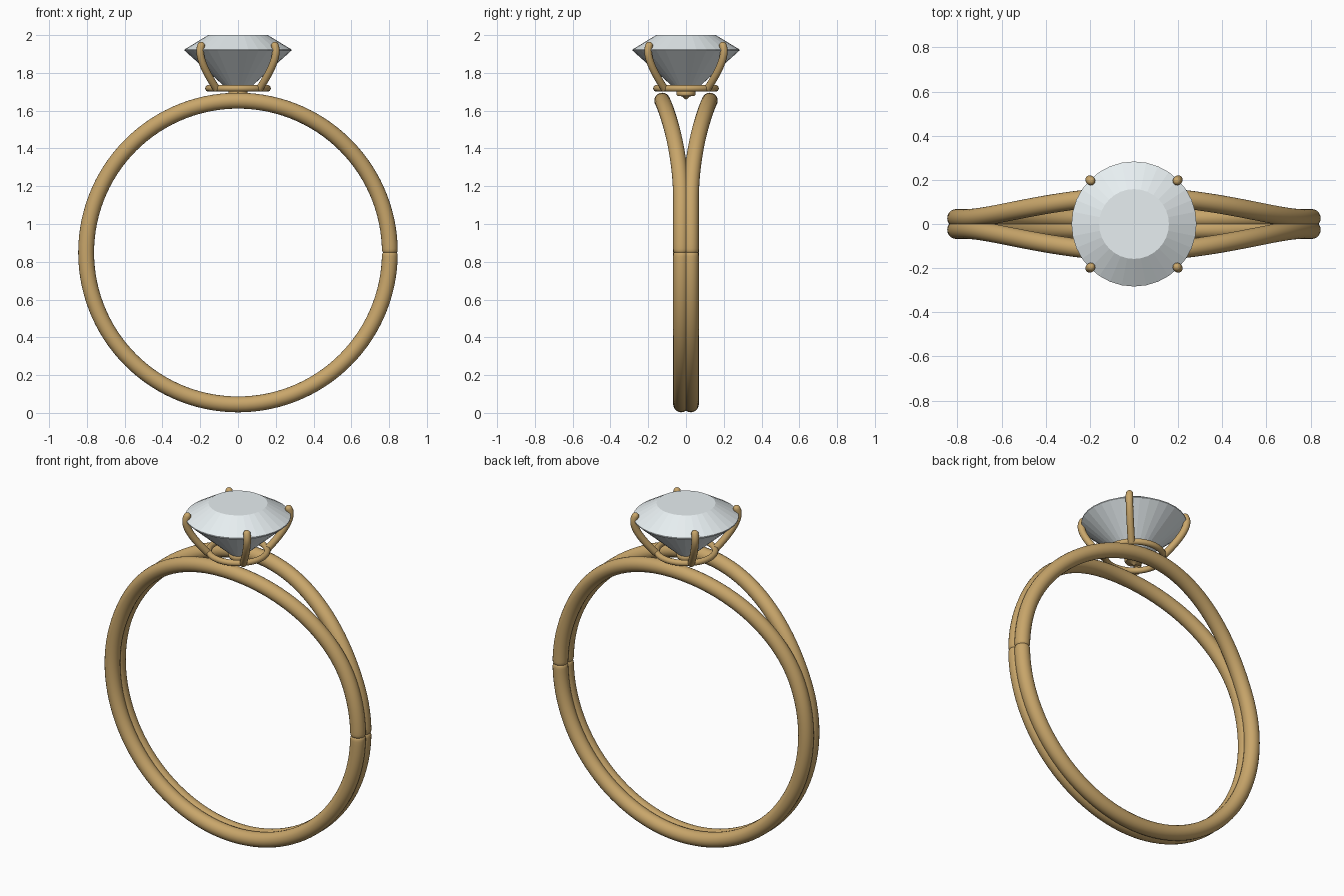
import bpy, bmesh
from math import sin, cos, pi, radians, degrees
from mathutils import Vector
from mathutils.geometry import interpolate_bezier

if "Cube" in bpy.data.objects:
    bpy.data.objects.remove(bpy.data.objects["Cube"])


def material(name, rgb):
    m = bpy.data.materials.new(name)
    m.diffuse_color = (*rgb, 1)
    m.use_nodes = True
    m.node_tree.nodes["Principled BSDF"].inputs["Base Color"].default_value = m.diffuse_color
    return m


GOLD = material("gold", (0.58, 0.38, 0.145))
CLEAR = material("clear_stone", (0.80, 0.86, 0.88))


def finish(bm, name, mat, smooth=True):
    bmesh.ops.recalc_face_normals(bm, faces=bm.faces)
    me = bpy.data.meshes.new(name)
    bm.to_mesh(me)
    bm.free()
    me.materials.append(mat)
    ob = bpy.data.objects.new(name, me)
    bpy.context.collection.objects.link(ob)
    if smooth:
        bpy.ops.object.select_all(action='DESELECT')
        ob.select_set(True)
        bpy.context.view_layer.objects.active = ob
        bpy.ops.object.shade_smooth_by_angle(angle=radians(40))
    return ob


def tube(name, path, radii, side, closed=False, sides=20):
    """Sweep a circle along path; side is a vector never parallel to it."""
    bm = bmesh.new()
    n = len(path)
    rings = []
    for i, p in enumerate(path):
        a = path[(i - 1) % n] if closed or i > 0 else p
        b = path[(i + 1) % n] if closed or i < n - 1 else p
        t = (b - a).normalized()
        u = t.cross(side).normalized()
        v = t.cross(u)
        rings.append([bm.verts.new(p + radii[i] * (cos(k * 2 * pi / sides) * u + sin(k * 2 * pi / sides) * v))
                      for k in range(sides)])
    for i in range(n if closed else n - 1):
        r, s = rings[i], rings[(i + 1) % n]
        for k in range(sides):
            j = (k + 1) % sides
            bm.faces.new((r[k], r[j], s[j], s[k]))
    if not closed:
        bm.faces.new(rings[0])
        bm.faces.new(rings[-1])
    return finish(bm, name, GOLD)


def lathe(name, profile, segs, mat, smooth):
    """Revolve (radius, z) points, closing both ends with caps."""
    bm = bmesh.new()
    rings = [[bm.verts.new((r * cos(2 * pi * k / segs), r * sin(2 * pi * k / segs), z))
              for k in range(segs)] for r, z in profile]
    for r, s in zip(rings, rings[1:]):
        for k in range(segs):
            j = (k + 1) % segs
            bm.faces.new((r[k], r[j], s[j], s[k]))
    bm.faces.new(rings[0])
    bm.faces.new(rings[-1])
    return finish(bm, name, mat, smooth)


# Band: two strands that run together below and split towards the stone
R, TUBE, CZ = 0.804, 0.042, 0.849


def strand_y(angle):
    elev = degrees(math_asin(sin(angle)))
    t = min(max((elev - 20) / 70, 0), 1)
    return 0.026 + 0.1 * t * t * (3 - 2 * t)


from math import asin as math_asin

# small rounded shoulder at the joint on the +x side
angles = [0, 0.3, 0.8, 1.5] + [3 * i for i in range(1, 120)] + [358.5, 359.2, 359.7, 360]
scale = [0.86, 0.94, 0.985, 1] + [1] * 119 + [1, 0.985, 0.94, 0.86]
for label, s in (("front", -1), ("back", 1)):
    pts = [Vector((R * cos(radians(a)), s * strand_y(radians(a)), CZ + R * sin(radians(a)))) for a in angles]
    tube(label + "_band_strand", pts, [TUBE * k for k in scale], Vector((0, 1, 0)))

# Seat ring under the stone
ring = [Vector((0.157 * cos(a), 0.157 * sin(a), 1.718)) for a in (2 * pi * i / 64 for i in range(64))]
tube("seat_ring", ring, [0.017] * 64, Vector((0, 0, 1)), closed=True, sides=14)

# Small cup holding the tip of the stone
lathe("tip_cup", [(0.003, 1.66), (0.022, 1.676), (0.045, 1.678), (0.05, 1.684), (0.05, 1.70), (0.045, 1.706)],
      32, GOLD, True)

# Four curved prongs with rounded ends
prong = interpolate_bezier(Vector((0.160, 0, 1.715)), Vector((0.215, 0, 1.775)),
                           Vector((0.312, 0, 1.885)), Vector((0.276, 0, 1.945)), 18)
end_dir = (prong[-1] - prong[-2]).normalized()
PR = 0.020
path = [p.to_3d() for p in prong]
rad = [PR] * len(path)
last = path[-1].copy()
for a in (20, 40, 60, 75, 86):
    path.append(last + end_dir * PR * sin(radians(a)))
    rad.append(PR * cos(radians(a)))
for i in range(4):
    a = pi / 4 + i * pi / 2
    pts = [Vector((p.x * cos(a), p.x * sin(a), p.z)) for p in path]
    tube("prong_%d" % (i + 1), pts, rad, Vector((-sin(a), cos(a), 0)), sides=14)

# Faceted stone: pavilion, thin girdle, crown and flat table
lathe("stone", [(0.004, 1.668), (0.283, 1.918), (0.283, 1.924), (0.158, 2.0)], 32, CLEAR, False)
